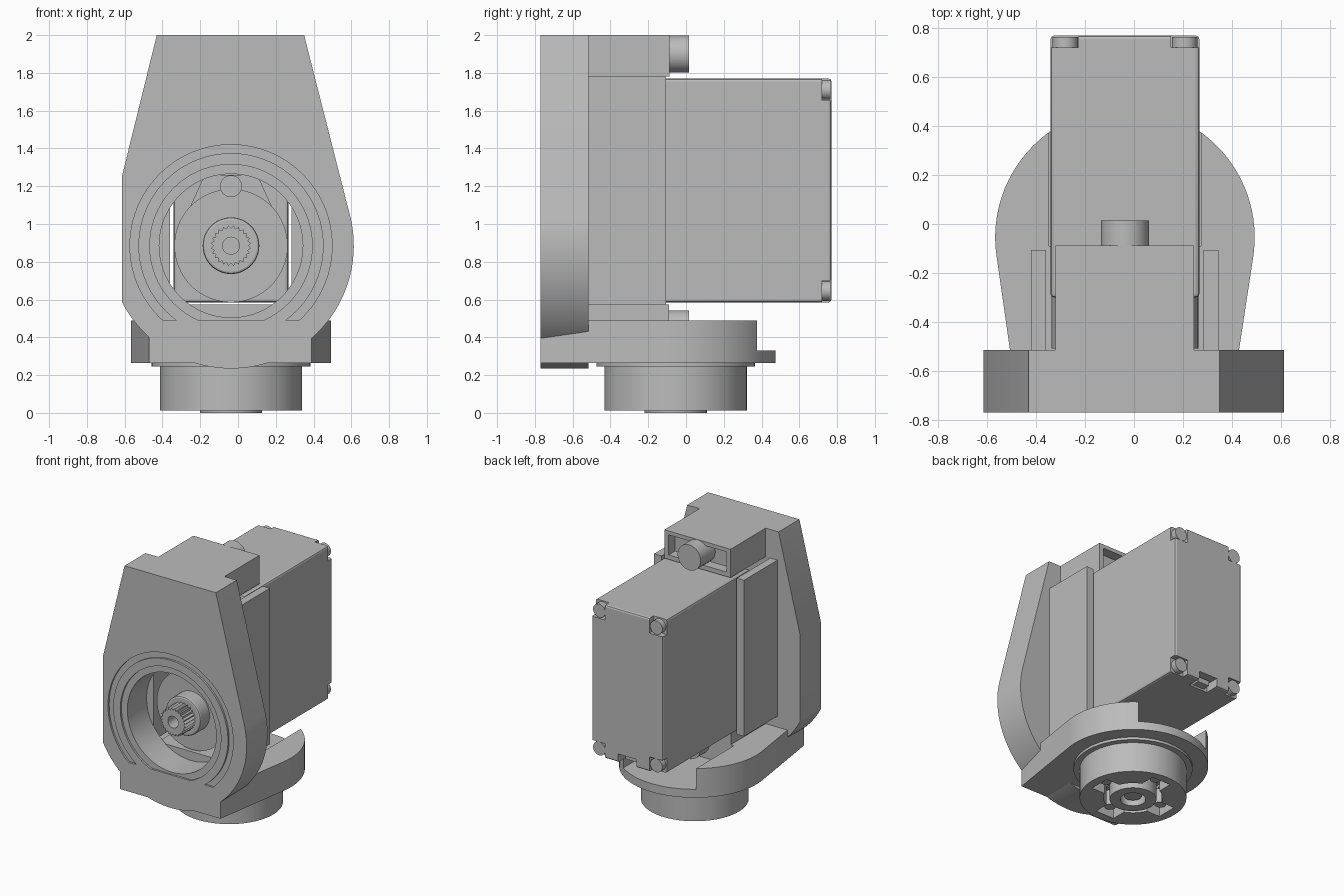
import bpy, bmesh
from math import cos, sin, pi, radians, sqrt
from mathutils import Matrix

cube = bpy.data.objects.get("Cube")
if cube:
    bpy.data.objects.remove(cube, do_unlink=True)

grey = bpy.data.materials.new("plain grey")
grey.use_nodes = True
grey.diffuse_color = (0.5, 0.5, 0.5, 1)
grey.node_tree.nodes["Principled BSDF"].inputs["Base Color"].default_value = (0.5, 0.5, 0.5, 1)

CX = -0.037          # shared centre line
SHAFT_Z = 0.885      # output shaft height
BASE_Y = -0.055      # pivot axis of the base


def prism(name, pts, lo, hi, axis="z"):
    """Extrude an outline along z, or an (x, z) outline along y."""
    bm = bmesh.new()
    place = (lambda a, b, t: (a, b, t)) if axis == "z" else (lambda a, b, t: (a, t, b))
    face = bm.faces.new([bm.verts.new(place(a, b, lo)) for a, b in pts])
    new = bmesh.ops.extrude_face_region(bm, geom=[face])["geom"]
    shift = place(0, 0, hi - lo)
    bmesh.ops.translate(bm, vec=shift, verts=[v for v in new if isinstance(v, bmesh.types.BMVert)])
    bmesh.ops.recalc_face_normals(bm, faces=bm.faces)
    mesh = bpy.data.meshes.new(name)
    bm.to_mesh(mesh)
    bm.free()
    mesh.materials.append(grey)
    obj = bpy.data.objects.new(name, mesh)
    bpy.context.collection.objects.link(obj)
    return obj


def arc(a, b, r, start=0, end=360, n=64):
    full = end - start == 360
    steps = n if full else n + 1
    angles = [radians(start + (end - start) * i / n) for i in range(steps)]
    return [(a + r * cos(t), b + r * sin(t)) for t in angles]


def disc(name, a, b, r, lo, hi, axis="z", n=64):
    return prism(name, arc(a, b, r, n=n), lo, hi, axis)


def box(name, x, y, z):
    return prism(name, [(x[0], y[0]), (x[1], y[0]), (x[1], y[1]), (x[0], y[1])], *z)


def activate(obj):
    bpy.ops.object.select_all(action="DESELECT")
    obj.select_set(True)
    bpy.context.view_layer.objects.active = obj


def combine(obj, other, mode="DIFFERENCE"):
    other.hide_render = True
    mod = obj.modifiers.new("cut", "BOOLEAN")
    mod.operation, mod.object, mod.solver = mode, other, "EXACT"
    activate(obj)
    bpy.ops.object.modifier_apply(modifier=mod.name)
    bpy.data.objects.remove(other, do_unlink=True)


def bevel(obj, width):
    mod = obj.modifiers.new("bevel", "BEVEL")
    mod.width, mod.segments = width, 2
    activate(obj)
    bpy.ops.object.modifier_apply(modifier=mod.name)


# Front plate: tapered top, round lower half clipped on one side
R = 0.65
left_z = SHAFT_Z - sqrt(R * R - 0.578 ** 2)
start = 180 + 27.2
outline = [(-0.43, 2), (-0.615, 1.25), (-0.615, left_z)]
outline += arc(CX, SHAFT_Z, R, start + 2, 373, 48) + [(0.35, 2)]
plate = prism("front_plate", outline, -0.77, -0.515, "y")
groove = disc("groove", CX, SHAFT_Z, 0.535, -0.8, -0.755, "y", 96)
combine(groove, disc("core", CX, SHAFT_Z, 0.49, -0.9, -0.7, "y", 96))
combine(plate, groove)
combine(plate, disc("counterbore", CX, SHAFT_Z, 0.43, -0.8, -0.755, "y", 96))

# Base: round rear, straight sides running into the front
base = prism("base", arc(CX, BASE_Y, 0.53, -9, 189, 56) + [(-0.47, -0.77), (0.39, -0.77)], 0.265, 0.49)
combine(base, box("slot", (CX - 0.31, CX + 0.31), (-0.09, 0.6), (0.33, 0.6)))
combine(plate, disc("bore", CX, SHAFT_Z, 0.38, -0.9, -0.4, "y", 96))

# Pivot hub below the base, with a cross-shaped horn pocket
flange = disc("base_flange", CX, BASE_Y, 0.42, 0.245, 0.27)
drum = disc("pivot_drum", CX, BASE_Y, 0.377, 0.012, 0.25)
combine(drum, disc("pocket", CX, BASE_Y, 0.21, -0.1, 0.18))
for i in range(2):
    arm = box("arm_pocket", (-0.31, 0.31), (-0.08, 0.08), (-0.1, 0.16 + 0.005 * i))
    arm.data.transform(Matrix.Translation((CX, BASE_Y, 0)) @ Matrix.Rotation(i * pi / 2, 4, "Z"))
    combine(drum, arm)
horn = disc("horn_hub", CX, BASE_Y, 0.165, 0, 0.2)
combine(horn, disc("horn_bore", CX, BASE_Y, 0.09, -0.1, 0.1))
disc("horn_screw", CX, BASE_Y, 0.065, 0.03, 0.15, n=32)
for i in range(4):
    t = i * pi / 2
    disc(f"horn_arm_screw_{i + 1}", CX + 0.25 * cos(t), BASE_Y + 0.25 * sin(t), 0.04, 0.05, 0.2, n=24)

# Upper and lower mounting blocks with their screws
upper = box("upper_mount", (-0.32, 0.245), (-0.52, -0.087), (1.78, 2))
combine(upper, box("recess", (-0.285, 0.21), (-0.165, 0), (1.815, 1.97)))
box("lower_mount", (-0.32, 0.245), (-0.52, -0.09), (0.48, 0.575))
disc("upper_mount_screw", CX, 1.9, 0.098, -0.2, 0.015, "y", 48)
disc("lower_mount_screw", CX, 0.445, 0.098, -0.2, 0.015, "y", 48)

# Side guards beside the motor case
for side, x in (("right", -0.39), ("left", 0.315)):
    box(f"side_guard_{side}", (x - 0.031, x + 0.031), (-0.52, -0.106), (0.575, 1.78))

# Motor case with corner screws and a cable notch
case = box("motor_case", (-0.341, 0.267), (-0.3, 0.77), (0.585, 1.77))
bevel(case, 0.015)
corners = [(x, z) for x in (-0.341, 0.267) for z in (0.585, 1.77)]
for i, (x, z) in enumerate(corners):
    combine(case, box("corner", (x - 0.115, x + 0.115), (0.72, 0.9), (z - 0.115, z + 0.115)))
    sx = x + 0.06 * (1 if x < 0 else -1)
    sz = z + 0.06 * (1 if z < 1 else -1)
    disc(f"case_screw_{i + 1}", sx, sz, 0.052, 0.7, 0.764, "y", 32)
combine(case, box("cable_notch", (CX - 0.08, CX + 0.08), (0.66, 0.9), (0.5, 0.65)))
box("cable_grommet", (CX - 0.05, CX + 0.05), (0.65, 0.72), (0.6, 0.64))

# Gear housing, idler pin and splined output shaft
housing = disc("gear_housing", CX, SHAFT_Z, 0.3, -0.508, -0.28, "y")
neck = prism("neck", [(CX - 0.24, 1.04), (CX - 0.14, 1.26), (CX + 0.14, 1.26), (CX + 0.24, 1.04)],
             -0.5, -0.285, "y")
combine(housing, neck, "UNION")
disc("idler_pin", CX, 1.2, 0.058, -0.525, -0.4, "y", 32)
boss = disc("shaft_boss", CX, SHAFT_Z, 0.15, -0.62, -0.45, "y", 48)
bevel(boss, 0.012)
teeth = 24
spline = []
for i in range(teeth * 2):
    t, r = pi * i / teeth, (0.108 if i % 2 else 0.092)
    spline.append((CX + r * cos(t), SHAFT_Z + r * sin(t)))
shaft = prism("output_shaft", spline, -0.74, -0.55, "y")
combine(shaft, disc("shaft_bore", CX, SHAFT_Z, 0.045, -0.9, -0.62, "y", 32))

# Smooth the round walls, keep hard edges
for obj in [o for o in bpy.context.scene.objects if o.type == "MESH"]:
    activate(obj)
    bpy.ops.object.shade_smooth_by_angle(angle=radians(20))
